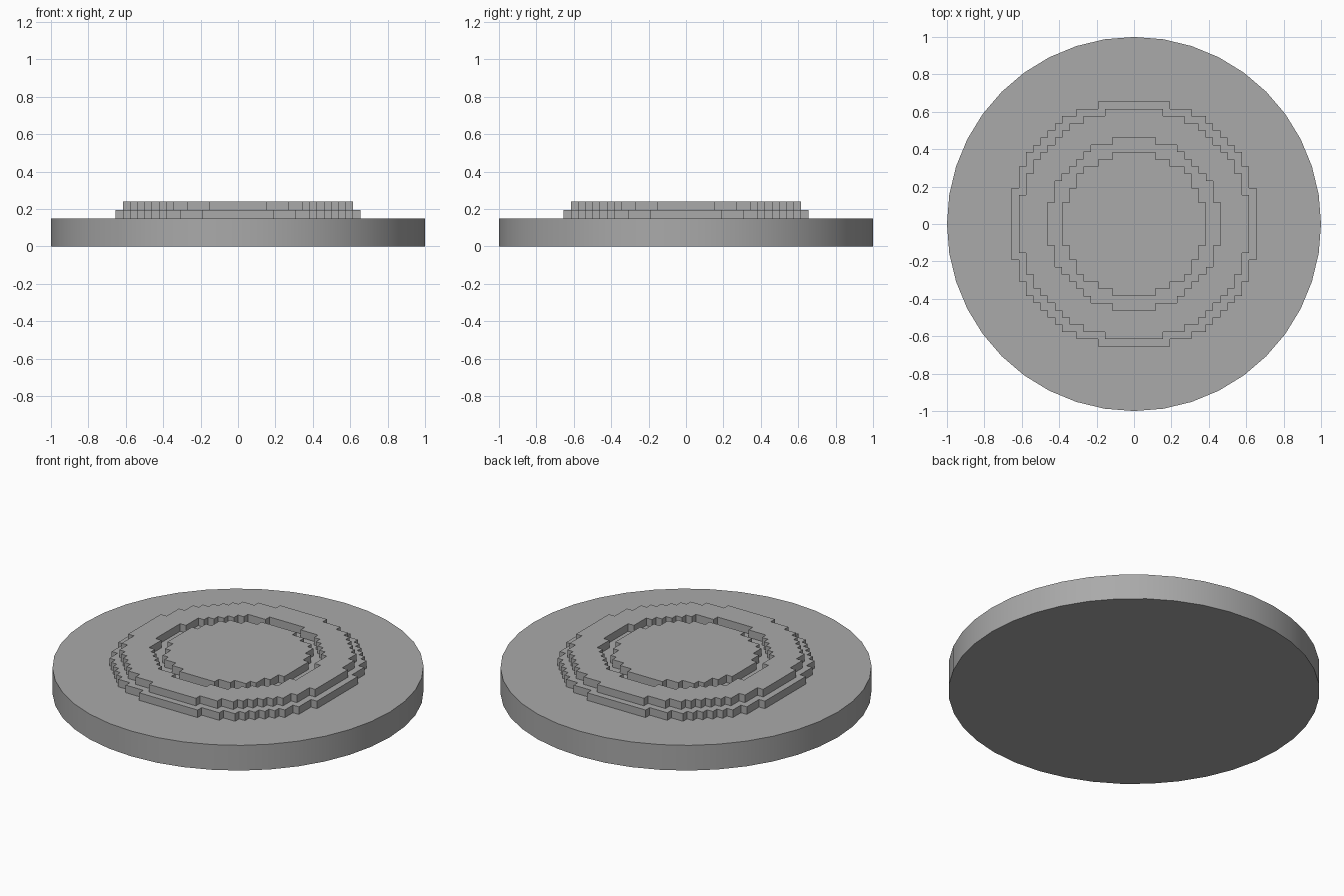
import bpy
import bmesh
import math

cube = bpy.data.objects.get("Cube")
if cube:
    bpy.data.objects.remove(cube)

CELL = 1 / 26      # width of one square step
BASE_TOP = 0.15
TIER = 0.045       # height of each stepped layer

stone = bpy.data.materials.new("stone grey")
stone.use_nodes = True
stone.diffuse_color = (0.4, 0.4, 0.4, 1)
stone.node_tree.nodes["Principled BSDF"].inputs["Base Color"].default_value = (0.4, 0.4, 0.4, 1)


def stepped_plate(name, z, outer, inner=0):
    """Flat plate or ring made of square cells, extruded up by one tier."""
    bm = bmesh.new()
    n = math.ceil(outer)
    bmesh.ops.create_grid(bm, x_segments=2 * n, y_segments=2 * n, size=n * CELL)
    outside = [f for f in bm.faces
               if not inner < f.calc_center_median().xy.length / CELL <= outer]
    bmesh.ops.delete(bm, geom=outside, context='FACES')
    top = bmesh.ops.extrude_face_region(bm, geom=bm.faces[:], use_keep_orig=True)
    verts = [g for g in top["geom"] if isinstance(g, bmesh.types.BMVert)]
    bmesh.ops.translate(bm, verts=verts, vec=(0, 0, TIER))
    bmesh.ops.translate(bm, verts=bm.verts[:], vec=(0, 0, z))
    bmesh.ops.recalc_face_normals(bm, faces=bm.faces[:])
    mesh = bpy.data.meshes.new(name)
    bm.to_mesh(mesh)
    bm.free()
    mesh.materials.append(stone)
    obj = bpy.data.objects.new(name, mesh)
    bpy.context.collection.objects.link(obj)
    return obj


# Round base
bpy.ops.mesh.primitive_cylinder_add(vertices=40, radius=1, depth=BASE_TOP,
                                    location=(0, 0, BASE_TOP / 2))
base = bpy.context.object
base.name = "round_base"
base.data.materials.append(stone)
bpy.ops.object.shade_smooth_by_angle(angle=math.radians(30))

# Stepped layers: wide plate, then a ring and a centre with a groove between
stepped_plate("lower_plate", BASE_TOP, 17.35)
stepped_plate("upper_ring", BASE_TOP + TIER, 16, 12)
stepped_plate("centre_plate", BASE_TOP + TIER, 10)
